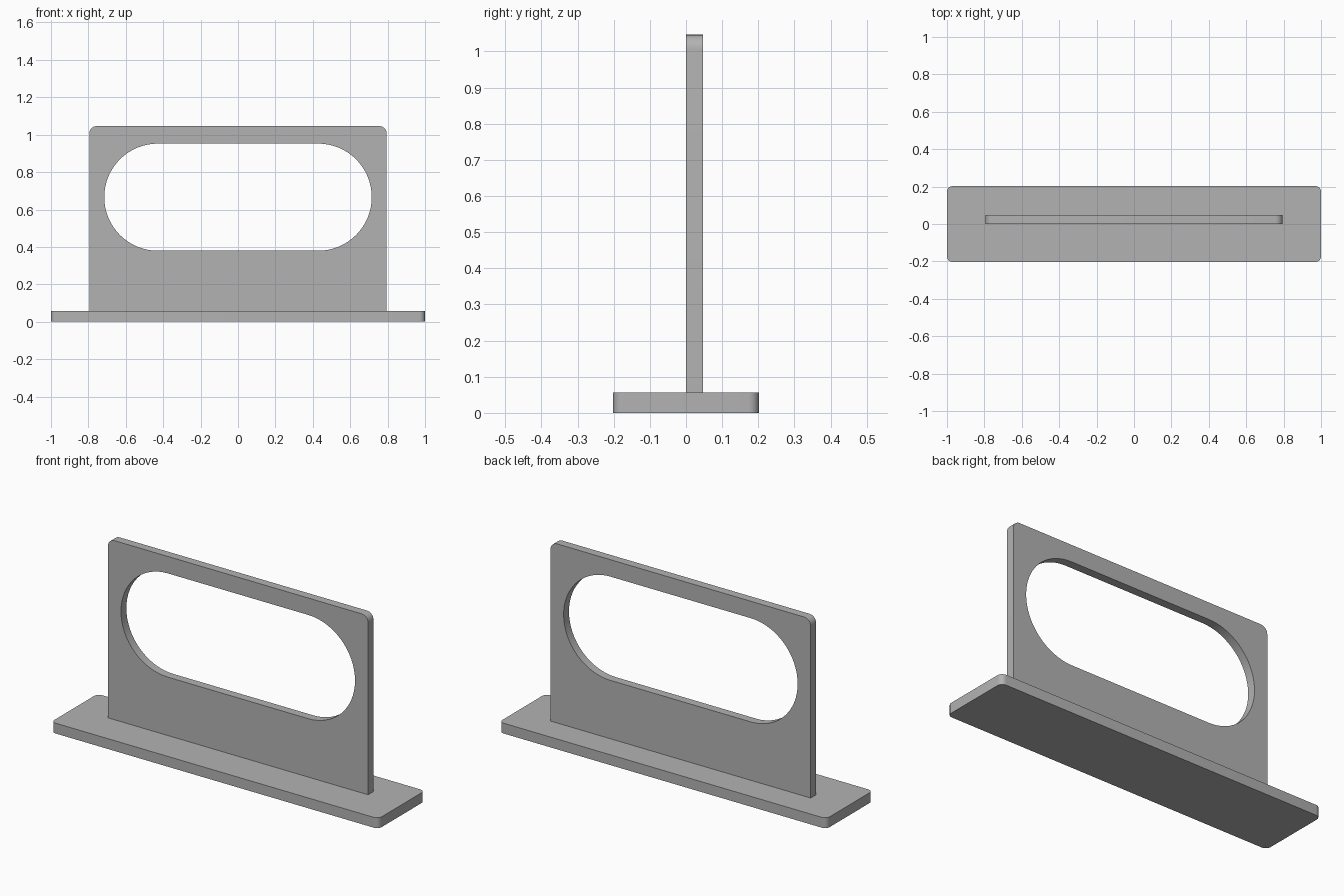
import bpy, bmesh, math
from mathutils import Matrix

if "Cube" in bpy.data.objects:
    bpy.data.objects.remove(bpy.data.objects["Cube"])

grey = bpy.data.materials.new("plain grey")
grey.diffuse_color = (0.45, 0.45, 0.45, 1)
grey.use_nodes = True
grey.node_tree.nodes["Principled BSDF"].inputs["Base Color"].default_value = grey.diffuse_color


def rounded(w, h, radii, cy=0.0, steps=8):
    """Rounded rectangle outline; radii run top right, top left, bottom left, bottom right."""
    pts = []
    for i, (sx, sy) in enumerate(((1, 1), (-1, 1), (-1, -1), (1, -1))):
        r = radii[i]
        cx, cz = sx * (w / 2 - r), cy + sy * (h / 2 - r)
        n = steps if r else 0
        for k in range(n + 1):
            a = math.pi / 2 * (i + k / max(n, 1))
            pts.append((cx + r * math.cos(a), cz + r * math.sin(a)))
    return pts


def slab(name, outlines, thickness, matrix):
    """Fill the outlines (later ones are holes) and give them thickness."""
    curve = bpy.data.curves.new(name, 'CURVE')
    curve.dimensions = '2D'
    curve.fill_mode = 'BOTH'
    curve.extrude = thickness / 2
    for pts in outlines:
        s = curve.splines.new('POLY')
        s.points.add(len(pts) - 1)
        for p, (x, y) in zip(s.points, pts):
            p.co = (x, y, 0, 1)
        s.use_cyclic_u = True
    ob = bpy.data.objects.new(name, curve)
    bpy.context.collection.objects.link(ob)
    bpy.ops.object.select_all(action='DESELECT')
    ob.select_set(True)
    bpy.context.view_layer.objects.active = ob
    bpy.ops.object.convert(target='MESH')
    ob = bpy.context.object
    ob.name = name
    bm = bmesh.new()
    bm.from_mesh(ob.data)
    bmesh.ops.remove_doubles(bm, verts=bm.verts, dist=1e-5)
    bmesh.ops.transform(bm, matrix=matrix, verts=bm.verts)
    bmesh.ops.recalc_face_normals(bm, faces=bm.faces)
    bm.to_mesh(ob.data)
    bm.free()
    ob.data.materials.clear()
    ob.data.materials.append(grey)
    bpy.ops.object.shade_smooth_by_angle(angle=math.radians(30))
    return ob


# Flat foot with rounded corners
base_h = 0.057
slab("base", [rounded(2.0, 0.405, [0.03] * 4)], base_h,
     Matrix.Translation((0, 0, base_h / 2)))

# Upright panel, rounded at the top, with a wide stadium-shaped opening
top, depth = 1.046, 0.047
panel = rounded(1.59, top - base_h, [0.04, 0.04, 0, 0], (top + base_h) / 2)
opening = rounded(1.43, 0.573, [0.2865] * 4, 0.666, 16)
slab("upright_panel", [panel, opening], depth,
     Matrix.Translation((0, depth / 2, 0)) @ Matrix.Rotation(math.pi / 2, 4, 'X'))
